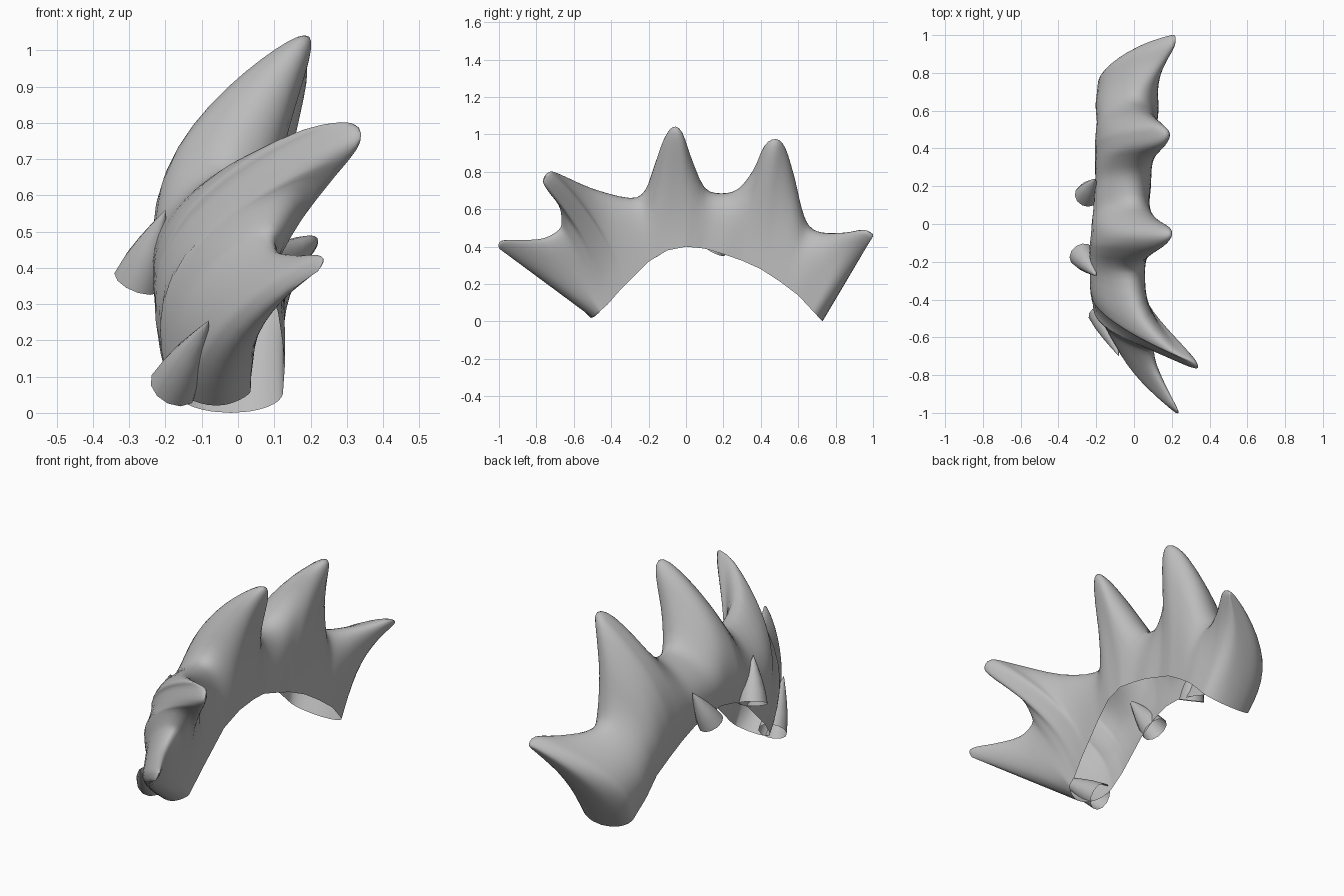
import bpy, bmesh, math
from mathutils import Vector

if "Cube" in bpy.data.objects:
    bpy.data.objects.remove(bpy.data.objects["Cube"])

grey = bpy.data.materials.new("stone grey")
grey.diffuse_color = (0.5, 0.5, 0.5, 1)
grey.use_nodes = True
grey.node_tree.nodes["Principled BSDF"].inputs["Base Color"].default_value = grey.diffuse_color


def finish(name, bm, angle):
    bmesh.ops.remove_doubles(bm, verts=bm.verts, dist=0.0005)
    bmesh.ops.recalc_face_normals(bm, faces=bm.faces)
    me = bpy.data.meshes.new(name)
    bm.to_mesh(me)
    bm.free()
    me.materials.append(grey)
    ob = bpy.data.objects.new(name, me)
    bpy.context.collection.objects.link(ob)
    bpy.ops.object.select_all(action='DESELECT')
    ob.select_set(True)
    bpy.context.view_layer.objects.active = ob
    bpy.ops.object.shade_smooth_by_angle(angle=math.radians(angle))
    return ob


def lerp(table, x):
    for a, b in zip(table, table[1:]):
        if x <= b[0]:
            f = max(0, (x - a[0]) / (b[0] - a[0]))
            return [p + (q - p) * f for p, q in zip(a, b)][1:]
    return table[-1][1:]


def spline(keys, steps):
    out = []
    for i in range(len(keys) - 1):
        a, b, c, d = (Vector(keys[max(0, min(len(keys) - 1, i + j))]) for j in (-1, 0, 1, 2))
        for s in range(steps):
            t = s / steps
            out.append(0.5 * (2 * b + (c - a) * t + (2 * a - 5 * b + 4 * c - d) * t * t
                              + (3 * b - a - 3 * c + d) * t ** 3))
    return out + [Vector(keys[-1])]


# open underside of the arch: y, z, centre x, half width
under = [(-.5, .02, -.06, .075), (-.46, .055, -.065, .10), (-.42, .09, -.08, .115),
         (-.35, .17, -.085, .13), (-.2, .32, -.08, .14), (-.1, .38, -.07, .15),
         (0, .4, -.06, .15), (.1, .39, -.06, .14), (.2, .36, -.05, .14),
         (.3, .325, -.05, .14), (.4, .28, -.04, .15),
         (.5, .215, -.03, .15), (.6, .14, -.03, .16), (.73, 0, -.02, .14)]

# crest over five spikes: underside y, crest y, crest z, crest x
crest = [(-.5, -1, .39, .22), (-.49, -1, .42, .235), (-.48, -.97, .435, .22),
         (-.47, -.87, .435, .16), (-.46, -.76, .445, .10), (-.448, -.68, .49, .08),
         (-.435, -.665, .54, .10), (-.415, -.68, .62, .16), (-.395, -.74, .70, .28),
         (-.37, -.765, .755, .33), (-.335, -.73, .80, .31), (-.31, -.67, .785, .20),
         (-.27, -.5, .71, .04), (-.22, -.3, .66, -.03), (-.17, -.22, .70, -.03),
         (-.13, -.17, .83, .04), (-.1, -.12, .97, .13), (-.06, -.07, 1.04, .18),
         (-.03, -.02, 1.01, .17), (0, .03, .87, .08), (.05, .10, .715, 0),
         (.12, .19, .685, -.02), (.2, .28, .71, 0), (.28, .36, .81, .05),
         (.34, .42, .94, .14), (.38, .48, .975, .17), (.42, .53, .93, .13),
         (.46, .58, .77, .06), (.5, .62, .60, .02), (.55, .66, .51, 0),
         (.61, .73, .475, .04), (.66, .85, .475, .13), (.69, .95, .49, .20),
         (.715, 1, .465, .21), (.73, .99, .44, .20)]

# spiked arch, lofted through ribs that run from one lower edge over the crest to the other
N = 14
bm = bmesh.new()
rows = []
for iy, oy, oz, ox in spline(crest, 3):
    iz, cx, w = lerp(under, iy)
    end = min(1, min(iy + .5, .73 - iy) / .05)
    w *= math.sqrt(max(0, 1 - (1 - end) ** 2))      # rounded ends
    length = math.hypot(oy - iy, oz - iz)
    p = max(1.6, min(3, 3.5 - 2.9 * length))
    p += 1.6 * math.exp(-((iy + .425) / .03) ** 2)  # fuller front of the second spike
    bend = .11 * math.exp(-((iy + .36) / .06) ** 2)  # second spike hooks forwards
    lean = 2 + max(0, min(1, (iy - .58) / .08))     # last spike curls late
    full = .24 * length * max(0, min(1, (iy + .47) / .06)) * min(1, end)
    row = []
    for j in range(-N, N + 1):
        t = math.cos(j / N * math.pi / 2)
        side = math.copysign(math.sqrt(max(0, 1 - t ** p)), j) if j else 0
        bulge = full * t * (1 - t * t) * max(0, -side)
        b = bend * 4 * t * (1 - t) * .6
        row.append(bm.verts.new((cx + (ox - cx) * t ** lean + w * side - bulge,
                                 iy + (oy - iy) * t + b * .8, iz + (oz - iz) * t + b * .5)))
    rows.append(row)
for a, b in zip(rows, rows[1:]):
    for j in range(2 * N):
        bm.faces.new((a[j], a[j + 1], b[j + 1], b[j]))
finish("spiked_arch", bm, 60)


# small hollow horns along the left side
def horn(name, base, tip, radius):
    base, tip = Vector(base), Vector(tip)
    axis = tip - base
    rot = axis.to_track_quat('Z', 'Y')
    bm = bmesh.new()
    rings = []
    for t in (0, .25, .5, .75, .9, .97, 1):
        r = radius * (1 - t ** 1.4) if t < 1 else 0
        rings.append([bm.verts.new(base + axis * t + rot @ Vector(
            (r * math.cos(k * math.tau / 12), r * math.sin(k * math.tau / 12), 0)))
            for k in range(12)])
    for a, b in zip(rings, rings[1:]):
        for k in range(12):
            bm.faces.new((a[k], a[(k + 1) % 12], b[(k + 1) % 12], b[k]))
    finish(name, bm, 60)


horn("back_horn", (-.25, .15, .38), (-.205, .24, .56), .065)
horn("middle_horn", (-.275, -.165, .365), (-.2, -.275, .56), .07)
horn("front_horn", (-.175, -.47, .075), (-.08, -.70, .255), .07)
